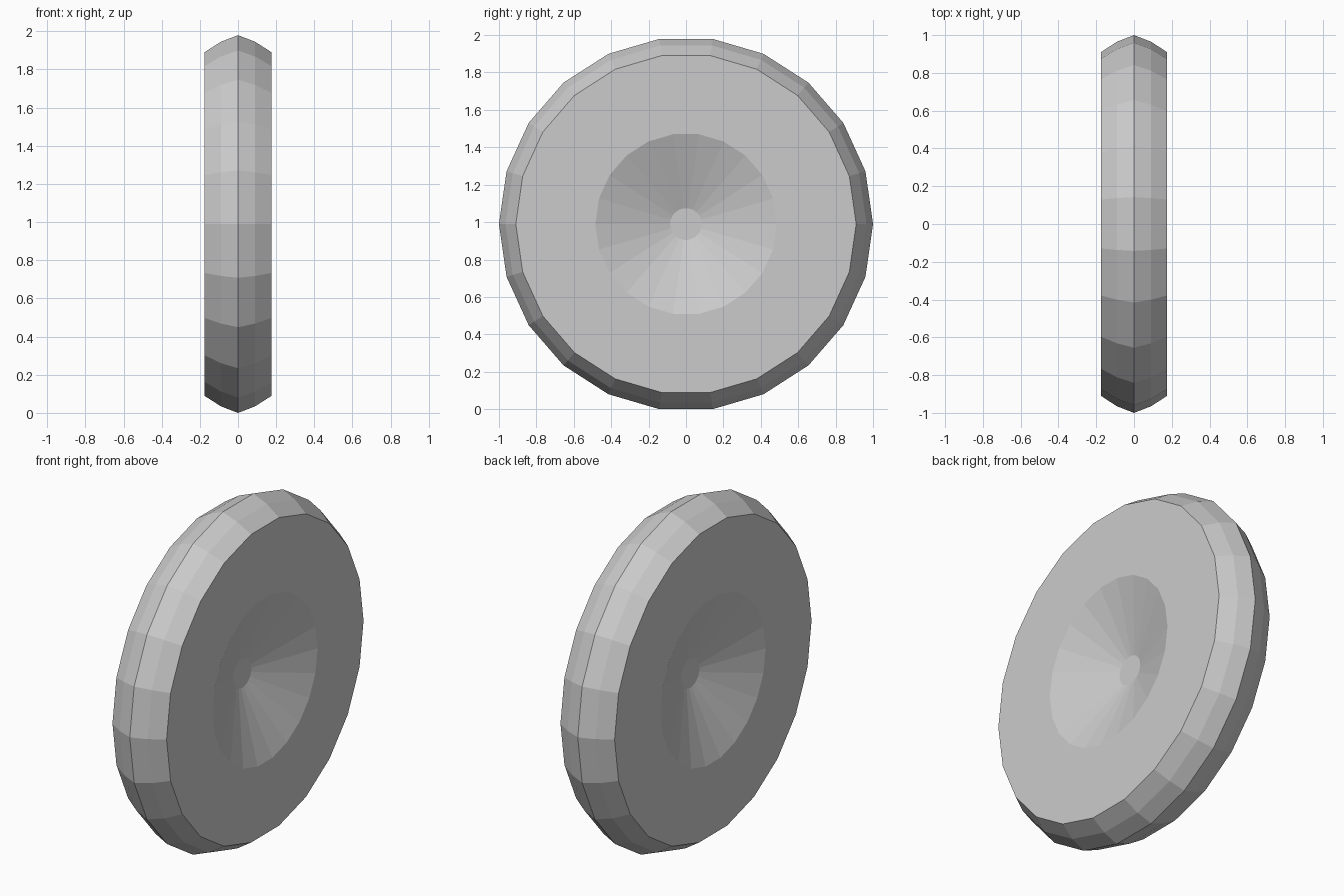
import bpy, bmesh
from math import cos, sin, pi

if "Cube" in bpy.data.objects:
    bpy.data.objects.remove(bpy.data.objects["Cube"])

SIDES = 22
CENTRE_Z = cos(pi / SIDES)   # flat side rests on the ground

# Half profile (x, radius): tread crown, shoulder, face rim, dish rim, dish floor
half = [(0.0, 1.0), (0.09, 0.965), (0.175, 0.91), (0.175, 0.485), (0.028, 0.085)]
profile = [(-x, r) for x, r in reversed(half[1:])] + half

# Lathe the mirrored profile around the x axis
bm = bmesh.new()
rings = []
for x, r in profile:
    rings.append([bm.verts.new((x, r * cos(2 * pi * i / SIDES),
                                CENTRE_Z + r * sin(2 * pi * i / SIDES)))
                  for i in range(SIDES)])
for a, b in zip(rings, rings[1:]):
    for i in range(SIDES):
        j = (i + 1) % SIDES
        bm.faces.new((a[i], a[j], b[j], b[i]))

# Flat hub discs at the bottom of each dish
bm.faces.new(rings[0])
bm.faces.new(rings[-1])
bmesh.ops.recalc_face_normals(bm, faces=bm.faces)

mesh = bpy.data.meshes.new("wheel")
bm.to_mesh(mesh)
bm.free()
wheel = bpy.data.objects.new("wheel", mesh)
bpy.context.collection.objects.link(wheel)
